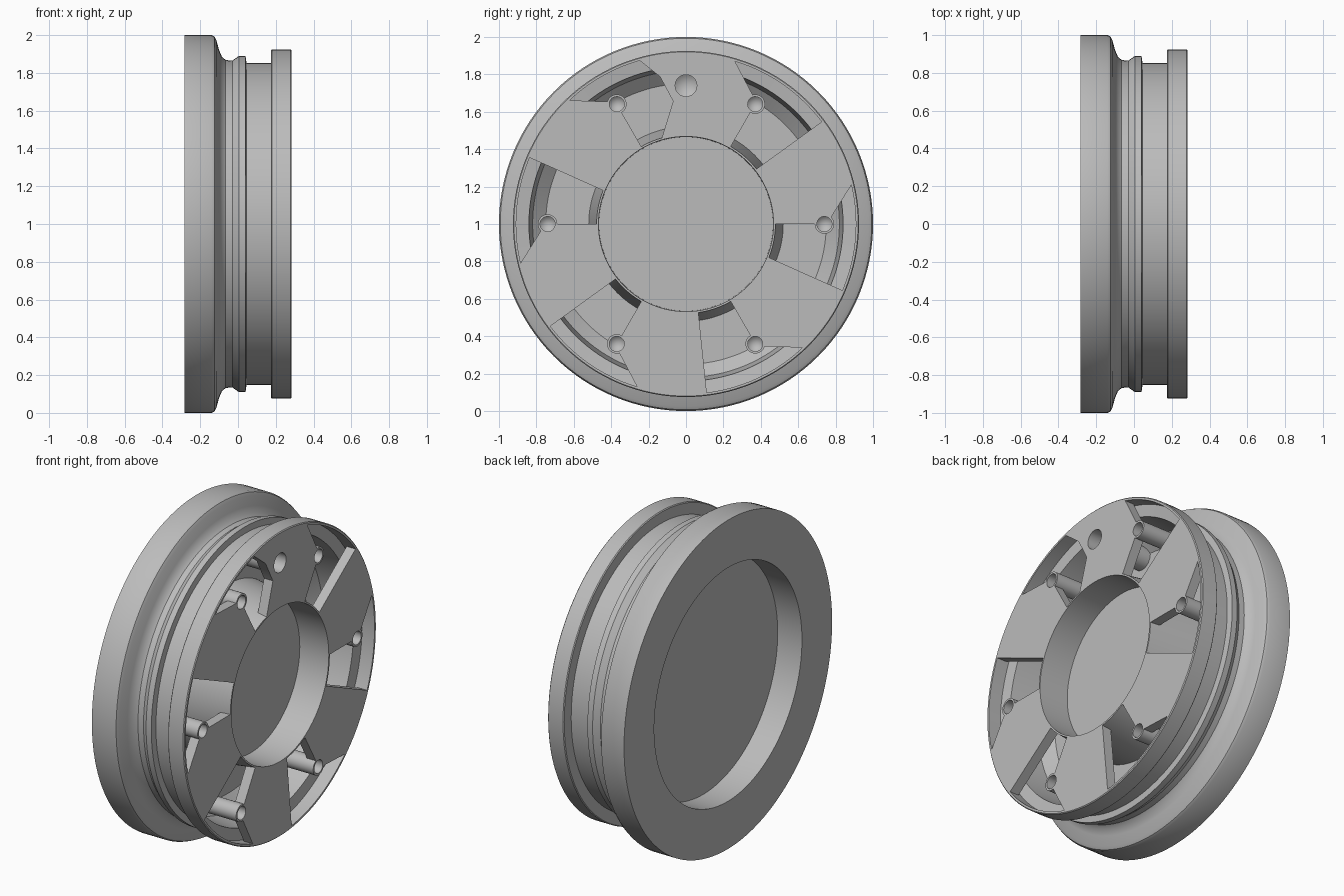
import bpy, bmesh
from math import sin, cos, radians, tau, hypot, atan2

cube = bpy.data.objects.get("Cube")
if cube:
    bpy.data.objects.remove(cube, do_unlink=True)

grey = bpy.data.materials.new("plain grey")
grey.use_nodes = True
grey.diffuse_color = (0.5, 0.5, 0.5, 1)
grey.node_tree.nodes["Principled BSDF"].inputs["Base Color"].default_value = (0.5, 0.5, 0.5, 1)

FRONT, BACK = 0.283, -0.283
FLOOR = -0.06
BOLT_RING = 0.74


def finish(bm, name):
    bmesh.ops.recalc_face_normals(bm, faces=bm.faces)
    mesh = bpy.data.meshes.new(name)
    bm.to_mesh(mesh)
    bm.free()
    mesh.materials.append(grey)
    obj = bpy.data.objects.new(name, mesh)
    bpy.context.collection.objects.link(obj)
    bpy.ops.object.select_all(action='DESELECT')
    obj.select_set(True)
    bpy.context.view_layer.objects.active = obj
    bpy.ops.object.shade_smooth_by_angle(angle=radians(30))
    return obj


def lathe(name, profile, y, z, steps):
    """Spin an (x, radius) profile about an axis parallel to x."""
    bm = bmesh.new()
    verts = [bm.verts.new((x, r, 0)) for x, r in profile]
    edges = [bm.edges.new(pair) for pair in zip(verts, verts[1:])]
    bmesh.ops.spin(bm, geom=verts + edges, cent=(0, 0, 0), axis=(1, 0, 0),
                   angle=tau, steps=steps, use_duplicate=False)
    bmesh.ops.remove_doubles(bm, verts=bm.verts, dist=0.0005)
    bmesh.ops.translate(bm, verts=bm.verts, vec=(0, y, z))
    return finish(bm, name)


def polar(r, degrees):
    a = radians(degrees)
    return r * cos(a), r * sin(a)


# Wheel shell: recessed back, flanged rim with groove, hollow front, hub tube
lathe("wheel_shell", [
    (-0.12, 0), (-0.12, 0.71), (BACK, 0.71), (BACK, 1),
    (-0.14, 1), (-0.125, 0.993), (-0.115, 0.975), (-0.1, 0.92), (-0.085, 0.885),
    (-0.065, 0.868), (-0.03, 0.865), (-0.012, 0.878), (0.005, 0.89), (0.04, 0.89),
    (0.045, 0.853), (0.175, 0.853), (0.175, 0.92), (0.18, 0.925),
    (0.278, 0.925), (FRONT, 0.92), (FRONT, 0.908), (0.2, 0.908), (0.19, 0.84),
    (0, 0.82), (FLOOR, 0.75), (FLOOR, 0.52), (FRONT, 0.478), (FRONT, 0.468),
    (0.09, 0.465), (0.09, 0)], 0, 1, 128)


def socket(name, angle, radius, wall):
    """Tube with a drilled, pointed blind hole."""
    y, z = polar(BOLT_RING, angle)
    lathe(name, [(FLOOR - 0.01, radius), (FRONT, radius), (FRONT, radius - wall),
                 (0.06, radius - wall), (0.02, 0)], y, 1 + z, 32)


for k in range(6):
    socket(f"bolt_socket_{k + 1}", 60 * k, 0.052, 0.012)
socket("locating_socket", 90, 0.068, 0.01)


def spoke(name, turn, has_hole):
    """Flat plate, notched round a bolt socket on one edge."""
    inner, outer, end = 0.474, 0.912, 37
    loop = []
    for i in range(10):
        a = radians(180 - 15 * i)
        loop.append((BOLT_RING + 0.05 * cos(a), 0.05 * sin(a)))
    if has_hole:
        far = 46
        edge = [polar(0.8, 40), polar(0.66, 36)]
        hub_end = 46
    else:
        far, hub_end, edge = end, end + 1, []
    loop += [polar(outer, 13.5 + (far - 13.5) * i / 10) for i in range(11)]
    loop += edge
    loop += [polar(inner, hub_end * (1 - i / 12)) for i in range(13)]
    loops = [loop]
    if has_hole:
        cy, cz = polar(BOLT_RING, 30)
        loops.append([(cy + 0.06 * cos(tau * i / 32), cz + 0.06 * sin(tau * i / 32))
                      for i in range(32)])
    bm = bmesh.new()
    for pts in loops:
        ring = []
        for y, z in pts:
            r, a = hypot(y, z), atan2(z, y) + radians(turn)
            ring.append(bm.verts.new((FRONT, r * cos(a), 1 + r * sin(a))))
        for v, w in zip(ring, ring[1:] + ring[:1]):
            bm.edges.new((v, w))
    bmesh.ops.triangle_fill(bm, edges=bm.edges[:], use_beauty=True, use_dissolve=False)
    back = bmesh.ops.extrude_face_region(bm, geom=bm.faces[:], use_keep_orig=True)
    moved = [g for g in back["geom"] if isinstance(g, bmesh.types.BMVert)]
    bmesh.ops.translate(bm, verts=moved, vec=(-0.06, 0, 0))
    finish(bm, name)


# Six spokes, the upper one pierced by the locating hole
for k in range(6):
    spoke(f"spoke_{k + 1}", 60 * k, k == 1)
